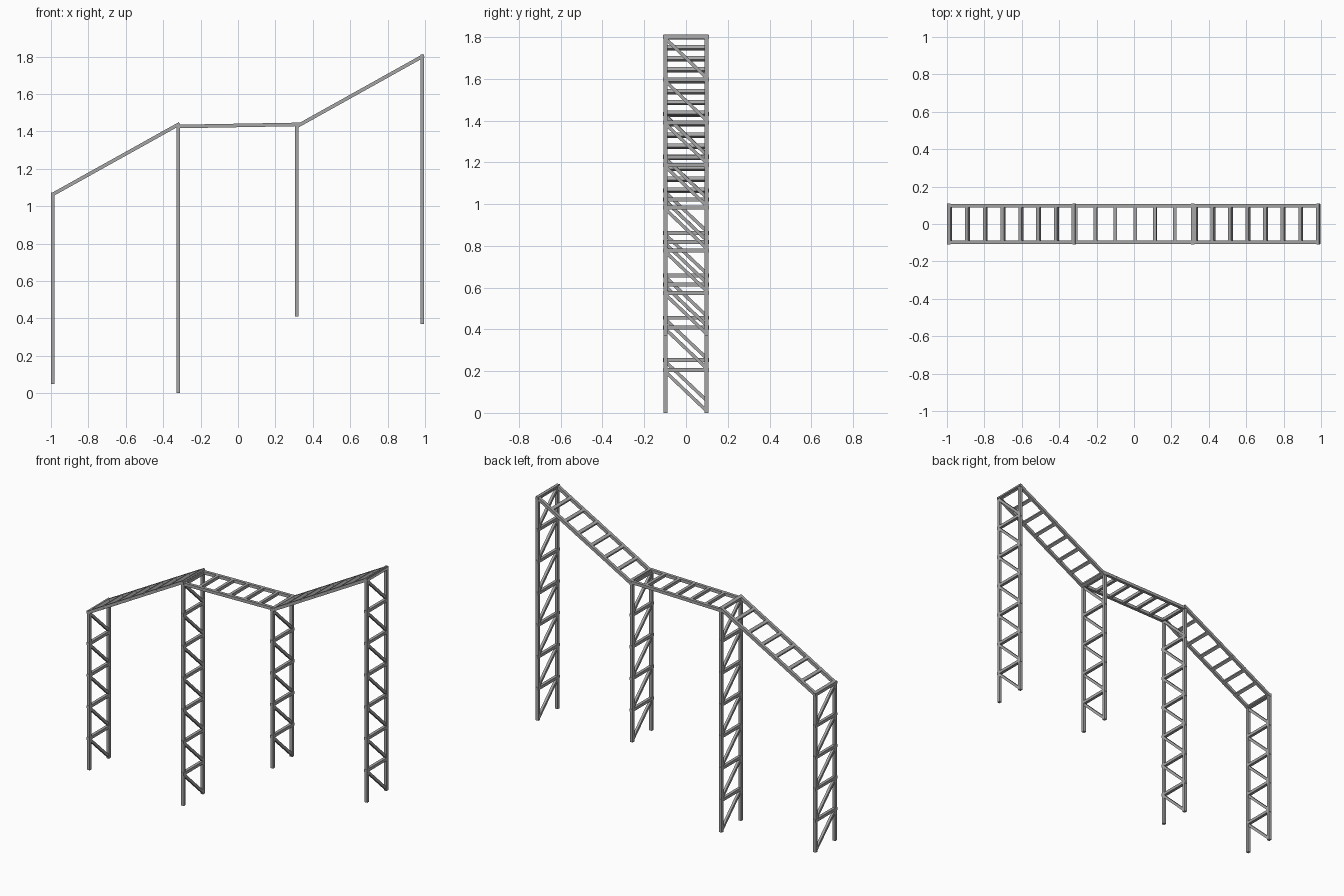
import bpy
from mathutils import Vector, Matrix

cube = bpy.data.objects.get("Cube")
if cube:
    bpy.data.objects.remove(cube, do_unlink=True)

steel = bpy.data.materials.new("grey_steel")
steel.use_nodes = True
GREY = (0.38, 0.38, 0.38, 1)
steel.diffuse_color = GREY
steel.node_tree.nodes["Principled BSDF"].inputs["Base Color"].default_value = GREY

BAR = 0.019      # square section of the tubes
HALF = 0.098     # half the spacing between front and back tubes


def beam(name, a, b, size=BAR, side=(0, 1, 0)):
    """Square bar from a to b, with one pair of faces turned towards side."""
    a, b = Vector(a), Vector(b)
    along = (b - a).normalized()
    across = Vector(side)
    across = (across - along * across.dot(along)).normalized()
    frame = Matrix((across, along.cross(across), along)).transposed().to_4x4()
    bpy.ops.mesh.primitive_cube_add(size=1)
    obj = bpy.context.object
    obj.name = name
    obj.data.transform(Matrix.Translation((a + b) / 2) @ frame
                       @ Matrix.Diagonal((size, size, (b - a).length, 1)))
    obj.data.materials.append(steel)


def tower(name, x, bottom, top, panels):
    """Two posts joined by rungs and parallel diagonals."""
    for label, y in (("front", -HALF), ("back", HALF)):
        beam(f"{name}_{label}_post", (x, y, bottom), (x, y, top + BAR / 2))
    step = (top - bottom) / panels
    for i in range(panels):
        z = top - i * step
        beam(f"{name}_rung", (x, -HALF - 0.012, z), (x, HALF + 0.012, z),
             side=(1, 0, 0))
        beam(f"{name}_diagonal", (x, -HALF, z - 0.008),
             (x, HALF, z - step + 0.01), 0.016, side=(1, 0, 0))


def span(name, start, end, panels):
    """Ladder with two rails and evenly spaced rungs that follow its slope."""
    a, b = Vector((start[0], 0, start[1])), Vector((end[0], 0, end[1]))
    slope = (b - a).normalized()
    for label, y in (("front", -HALF), ("back", HALF)):
        shift = Vector((0, y, 0))
        beam(f"{name}_{label}_rail", a + shift - slope * BAR / 3,
             b + shift + slope * BAR / 3)
    reach = Vector((0, HALF + 0.01, 0))
    for i in range(panels + 1):
        p = a.lerp(b, i / panels)
        beam(f"{name}_rung", p - reach, p + reach, side=slope)


# Four supporting towers
tower("right_end_tower", -0.99, 0.05, 1.064, 5)
tower("right_middle_tower", -0.32, 0.0, 1.432, 7)
tower("left_middle_tower", 0.315, 0.41, 1.43, 5)
tower("left_end_tower", 0.985, 0.37, 1.8, 7)

# Three ladder spans across the tops
span("lower_span", (-0.985, 1.066), (-0.32, 1.436), 7)
span("middle_span", (-0.312, 1.426), (0.324, 1.437), 6)
span("upper_span", (0.328, 1.434), (0.985, 1.8), 7)
